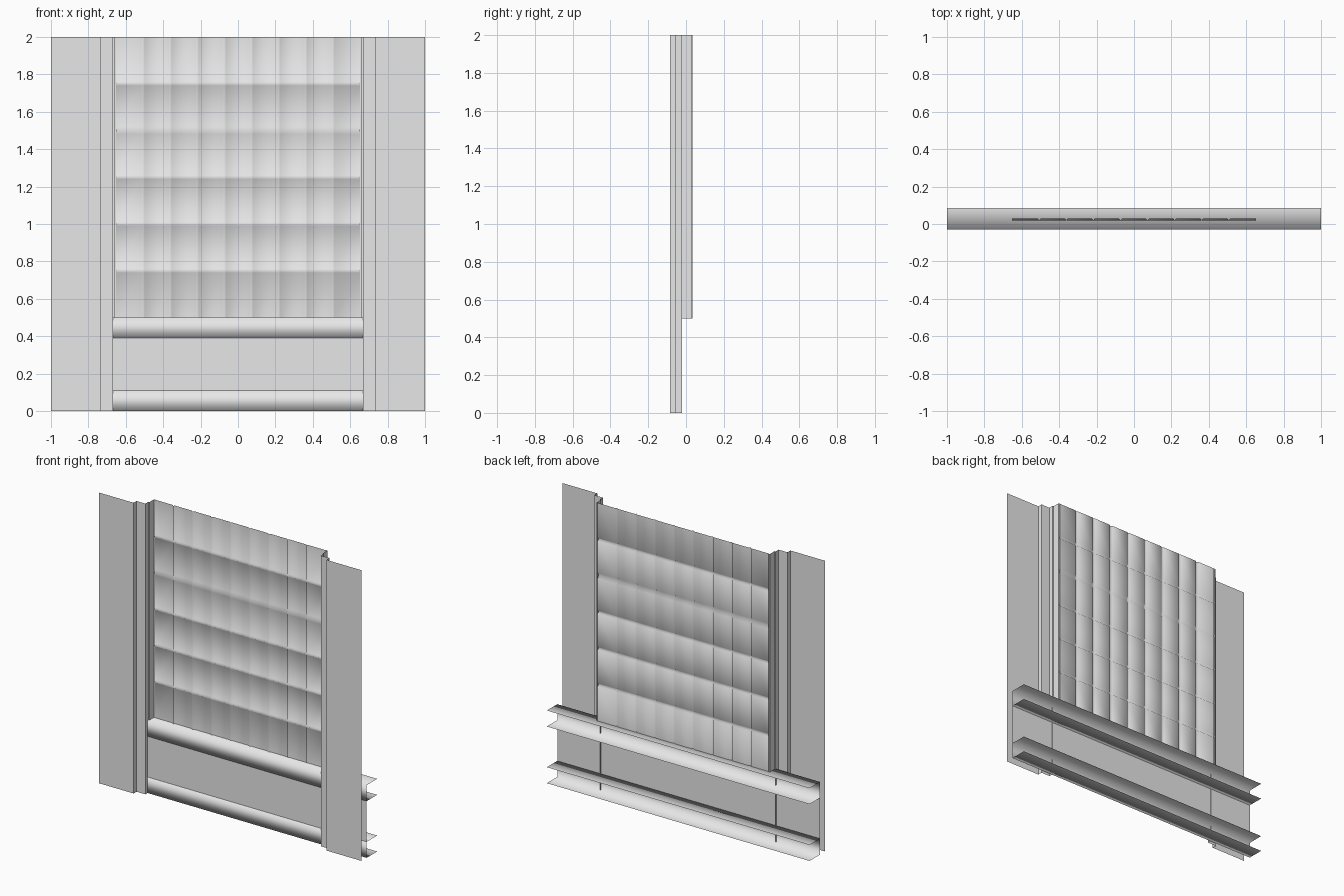
import bpy

cube = bpy.data.objects.get("Cube")
if cube:
    bpy.data.objects.remove(cube, do_unlink=True)

grey = bpy.data.materials.new("plain_grey")
grey.use_nodes = True
grey.diffuse_color = (0.8, 0.8, 0.8, 1)
grey.node_tree.nodes["Principled BSDF"].inputs["Base Color"].default_value = (0.8, 0.8, 0.8, 1)


def sheet(name, rows, smooth=False, mirror=False):
    """Thin sheet through equal rows of points."""
    n = len(rows[0])
    verts = [p for row in rows for p in row]
    faces = [(i * n + j, i * n + j + 1, (i + 1) * n + j + 1, (i + 1) * n + j)
             for i in range(len(rows) - 1) for j in range(n - 1)]
    mesh = bpy.data.meshes.new(name)
    mesh.from_pydata(verts, [], faces)
    mesh.materials.append(grey)
    mesh.polygons.foreach_set("use_smooth", [smooth] * len(faces))
    obj = bpy.data.objects.new(name, mesh)
    bpy.context.collection.objects.link(obj)
    if mirror:
        obj.modifiers.new("Mirror", 'MIRROR').use_mirror_merge = False
    return obj


def upright(name, plan, bottom, top):
    """Plan profile raised between two heights, mirrored left to right."""
    return sheet(name, [[(x, y, z) for x, y in plan] for z in (bottom, top)], mirror=True)


# Side walls with a stepped reveal
upright("side_wall", [(-1, -0.085), (-0.735, -0.085), (-0.735, -0.053),
                      (-0.668, -0.053), (-0.668, -0.021)], 0, 2)

# Window jambs behind the reveal
upright("window_jamb", [(-0.668, -0.021), (-0.66, -0.021), (-0.66, 0.03),
                        (-0.652, 0.03), (-0.652, 0.035)], 0.5, 2)

# Sill and base channels with long rear flanges
FRONT, BACK = -0.029, 0.085
for name, low, high in (("base_channel", 0, 0.11), ("sill_channel", 0.39, 0.5)):
    section = [(BACK, low), (FRONT, low), (FRONT, high), (BACK, high)]
    sheet(name, [[(x, y, z) for x in (-1, 1)] for y, z in section], smooth=True)

# Flat panel between the channels
sheet("apron_panel", [[(x, FRONT, z) for x in (-1, 1)] for z in (0.11, 0.39)])


# Glazing with raised bars between the panes
def bar_lines(start, end, count, half, wide=None):
    """Positions across the panes, paired with whether each is a bar crest."""
    lines = [(start, False)]
    for k in range(1, count):
        c = start + (end - start) * k / count
        h = half * 2 if k == wide else half
        lines += [(c - h, False), (c, True), (c + h, False)]
    return lines + [(end, False)]


columns = bar_lines(-0.652, 0.652, 9, 0.008)
levels = bar_lines(0.5, 2, 6, 0.01, wide=4)
sheet("window_panes", [[(x, 0.02 if cx or cz else 0.029, z) for x, cx in columns]
                       for z, cz in levels], smooth=True)
